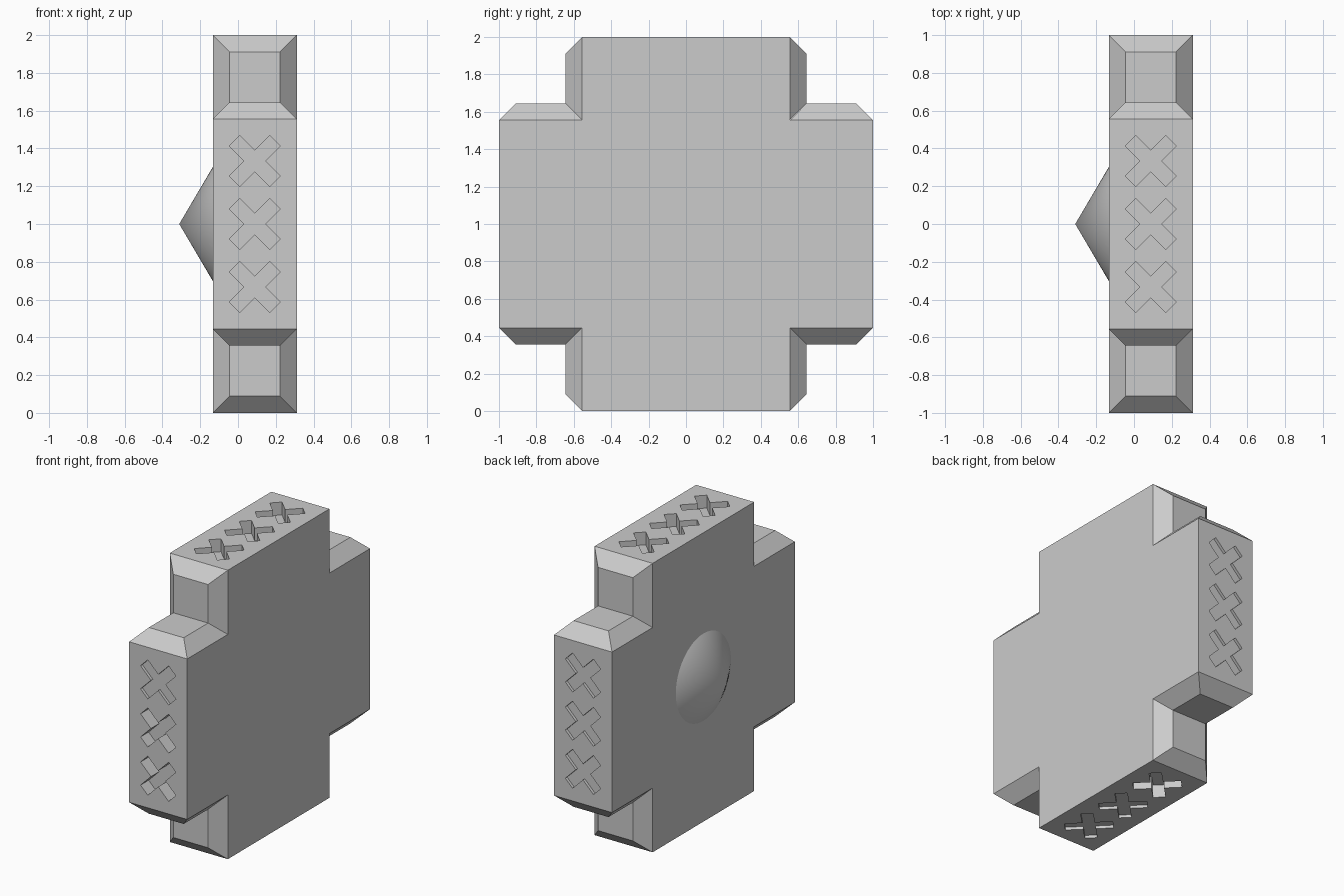
import bpy, bmesh
from math import pi, sqrt
from mathutils import Matrix

if "Cube" in bpy.data.objects:
    bpy.data.objects.remove(bpy.data.objects["Cube"])

U = 2 / 22.5            # base module of the block
ARM = 6.25 * U          # half width of each cross arm
HALF = 2.5 * U          # half thickness of the block
CENTRE = Matrix.Translation((U, 0, 1))

grey = bpy.data.materials.new("light_grey")
grey.use_nodes = True
colour = (0.6, 0.6, 0.6, 1)
grey.diffuse_color = colour
grey.node_tree.nodes["Principled BSDF"].inputs["Base Color"].default_value = colour


def finish(name, bm):
    bmesh.ops.recalc_face_normals(bm, faces=bm.faces)
    mesh = bpy.data.meshes.new(name)
    bm.to_mesh(mesh)
    bm.free()
    mesh.materials.append(grey)
    obj = bpy.data.objects.new(name, mesh)
    bpy.context.collection.objects.link(obj)
    return obj


def prism(bm, points, depth_vector, matrix):
    """Extrude a closed outline along a vector and place it."""
    face = bm.faces.new([bm.verts.new(p) for p in points])
    new = bmesh.ops.extrude_face_region(bm, geom=[face], use_keep_orig=True)["geom"]
    top = [g for g in new if isinstance(g, bmesh.types.BMVert)]
    bmesh.ops.translate(bm, verts=top, vec=depth_vector)
    bmesh.ops.transform(bm, matrix=matrix, verts=list(face.verts) + top)


def turn(k):
    return CENTRE @ Matrix.Rotation(k * pi / 2, 4, "X")


def quarter_outline(corner):
    """Repeat the corner points around the four quarters of a cross."""
    points = []
    for _ in range(4):
        points += corner
        corner = [(-b, a) for a, b in corner]
    return points


# Cross-shaped body
bm = bmesh.new()
outline = quarter_outline([(1, ARM), (ARM, ARM), (ARM, 1)])
prism(bm, [(-HALF, y, z) for y, z in outline], (2 * HALF, 0, 0), CENTRE)
body = finish("cross_body", bm)

# X-shaped pockets: the number of deep ones drops by one on each end face
w, reach = 0.039, 0.152
cross = quarter_outline([(reach, w), (w, w), (w, reach)])
bm = bmesh.new()
for k in range(4):
    for i in range(3):
        depth = U if i < 3 - k else 0.02
        # end faces in order: top, front, bottom, back
        place = turn(k) @ Matrix.Translation((0, (i - 1) / 3, 1 - depth))
        place = place @ Matrix.Rotation(pi / 4, 4, "Z")
        prism(bm, [(x, y, 0) for x, y in cross], (0, 0, depth + 0.05), place)
cutter = finish("pocket_cutter", bm)
cutter.hide_render = True
cut = body.modifiers.new("pockets", "BOOLEAN")
cut.operation = "DIFFERENCE"
cut.solver = "EXACT"
cut.object = cutter
bpy.context.view_layer.objects.active = body
bpy.ops.object.modifier_apply(modifier=cut.name)
bpy.data.objects.remove(cutter)

# Bevelled pads on the walls of the four corner notches
bm = bmesh.new()
for k in range(4):
    for side in (-1, 1):
        place = turn(k) @ Matrix.Translation((0, side * (ARM + 1) / 2, ARM + U / 2))
        bmesh.ops.create_cone(
            bm, cap_ends=True, segments=4, radius1=HALF * sqrt(2),
            radius2=0.6 * HALF * sqrt(2), depth=U,
            matrix=place @ Matrix.Rotation(pi / 4, 4, "Z"))
finish("notch_pads", bm)

# Pointed boss on one broad face
bm = bmesh.new()
place = Matrix.Translation((U - HALF - U, 0, 1)) @ Matrix.Rotation(-pi / 2, 4, "Y")
bmesh.ops.create_cone(bm, cap_ends=True, segments=64, radius1=0.302, radius2=0,
                      depth=2 * U, matrix=place)
bmesh.ops.remove_doubles(bm, verts=bm.verts, dist=0.0001)
boss = finish("cone_boss", bm)
bpy.ops.object.select_all(action="DESELECT")
boss.select_set(True)
bpy.context.view_layer.objects.active = boss
bpy.ops.object.shade_smooth_by_angle()
